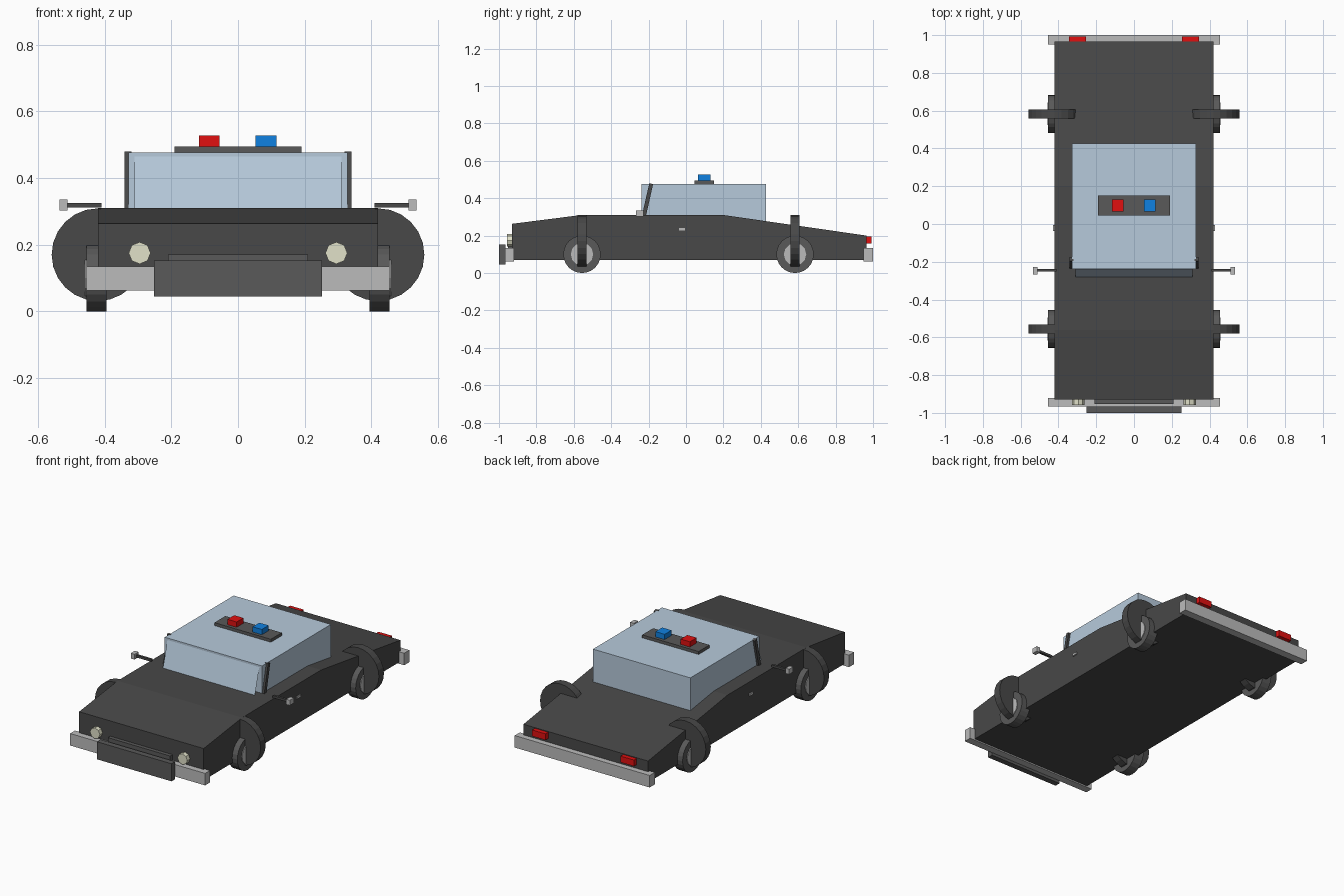
import bpy, bmesh, math
from mathutils import Matrix, Vector

if "Cube" in bpy.data.objects:
    bpy.data.objects.remove(bpy.data.objects["Cube"])


def material(name, r, g, b):
    m = bpy.data.materials.new(name)
    m.diffuse_color = (r, g, b, 1)
    m.use_nodes = True
    m.node_tree.nodes["Principled BSDF"].inputs["Base Color"].default_value = m.diffuse_color
    return m


BLACK = material("dark_paint", 0.065, 0.065, 0.065)
TRIM = material("dark_trim", 0.10, 0.10, 0.10)
GLASS = material("glass", 0.47, 0.59, 0.71)
CHROME = material("chrome", 0.5, 0.5, 0.5)
RED = material("red", 0.75, 0.005, 0.005)
BLUE = material("blue", 0.005, 0.22, 0.75)
CREAM = material("headlight", 0.75, 0.75, 0.58)


def finish(name, bm, mat):
    bmesh.ops.recalc_face_normals(bm, faces=bm.faces)
    me = bpy.data.meshes.new(name)
    bm.to_mesh(me)
    bm.free()
    me.materials.append(mat)
    ob = bpy.data.objects.new(name, me)
    bpy.context.collection.objects.link(ob)
    return ob


def box(name, x, y, z, mat):
    bm = bmesh.new()
    size = [b - a for a, b in (x, y, z)]
    mid = [(a + b) / 2 for a, b in (x, y, z)]
    bmesh.ops.create_cube(bm, size=1, matrix=Matrix.Translation(mid) @ Matrix.Diagonal((*size, 1)))
    return finish(name, bm, mat)


def disc(name, centre, radius, depth, axis, sides, mat):
    bm = bmesh.new()
    turn = Vector((0, 0, 1)).rotation_difference(Vector(axis)).to_matrix().to_4x4()
    bmesh.ops.create_cone(bm, cap_ends=True, segments=sides, radius1=radius, radius2=radius,
                          depth=depth, matrix=Matrix.Translation(centre) @ turn)
    return finish(name, bm, mat)


def extrude_profile(name, points, x0, x1, mat):
    bm = bmesh.new()
    face = bm.faces.new([bm.verts.new((x0, y, z)) for y, z in points])
    ext = bmesh.ops.extrude_face_region(bm, geom=[face])
    bmesh.ops.translate(bm, vec=(x1 - x0, 0, 0),
                        verts=[v for v in ext["geom"] if isinstance(v, bmesh.types.BMVert)])
    return finish(name, bm, mat)


# Wedge-shaped body and cabin
extrude_profile("body", [(-0.93, 0.07), (-0.93, 0.263), (-0.56, 0.31), (0.2, 0.31),
                         (0.965, 0.2), (0.965, 0.07)], -0.42, 0.42, BLACK)
box("cabin", (-0.328, 0.328), (-0.237, 0.427), (0.26, 0.477), GLASS)

# Slanted windscreen sheet
bm = bmesh.new()
bm.faces.new([bm.verts.new(p) for p in ((-0.31, -0.28, 0.31), (0.31, -0.28, 0.31),
                                        (0.31, -0.235, 0.472), (-0.31, -0.235, 0.472))])
finish("windscreen", bm, GLASS)

# Roof light bar
box("light_bar", (-0.19, 0.19), (0.045, 0.15), (0.475, 0.495), TRIM)
box("red_beacon", (-0.117, -0.055), (0.065, 0.13), (0.493, 0.527), RED)
box("blue_beacon", (0.053, 0.115), (0.065, 0.13), (0.493, 0.527), BLUE)

# Bumpers, push guard and grille
box("front_bumper", (-0.455, 0.455), (-0.967, -0.92), (0.062, 0.135), CHROME)
box("rear_bumper", (-0.455, 0.455), (0.95, 1.0), (0.062, 0.135), CHROME)
box("push_guard", (-0.252, 0.252), (-1.0, -0.965), (0.045, 0.152), TRIM)
box("grille", (-0.21, 0.21), (-0.953, -0.925), (0.1, 0.17), TRIM)

for s, side in ((-1, "left"), (1, "right")):
    def span(a, b):
        return tuple(sorted((s * a, s * b)))

    # Windscreen pillars
    extrude_profile(f"pillar_{side}", [(-0.236, 0.305), (-0.214, 0.305), (-0.176, 0.475),
                                       (-0.196, 0.48)], s * 0.32, s * 0.341, BLACK)
    # Lamps
    disc(f"headlight_{side}", (s * 0.295, -0.943, 0.175), 0.033, 0.028, (0, 1, 0), 8, CREAM)
    box(f"tail_light_{side}", span(0.253, 0.343), (0.96, 0.992), (0.158, 0.196), RED)
    # Mirrors and door handles
    box(f"mirror_arm_{side}", span(0.41, 0.515), (-0.252, -0.238), (0.311, 0.325), BLACK)
    box(f"mirror_{side}", span(0.511, 0.536), (-0.267, -0.228), (0.303, 0.335), CHROME)
    box(f"door_handle_{side}", span(0.415, 0.428), (-0.038, -0.006), (0.226, 0.24), CHROME)
    # Wheels, hubs and the disc-shaped fenders standing across them
    for y, end in ((-0.556, "front"), (0.583, "rear")):
        disc(f"{end}_tyre_{side}", (s * 0.425, y, 0.1), 0.1, 0.06, (1, 0, 0), 24, TRIM)
        disc(f"{end}_hub_{side}", (s * 0.44, y, 0.1), 0.06, 0.038, (1, 0, 0), 12, CHROME)
        disc(f"{end}_fender_{side}", (s * 0.42, y, 0.17), 0.139, 0.048, (0, 1, 0), 24, BLACK)
